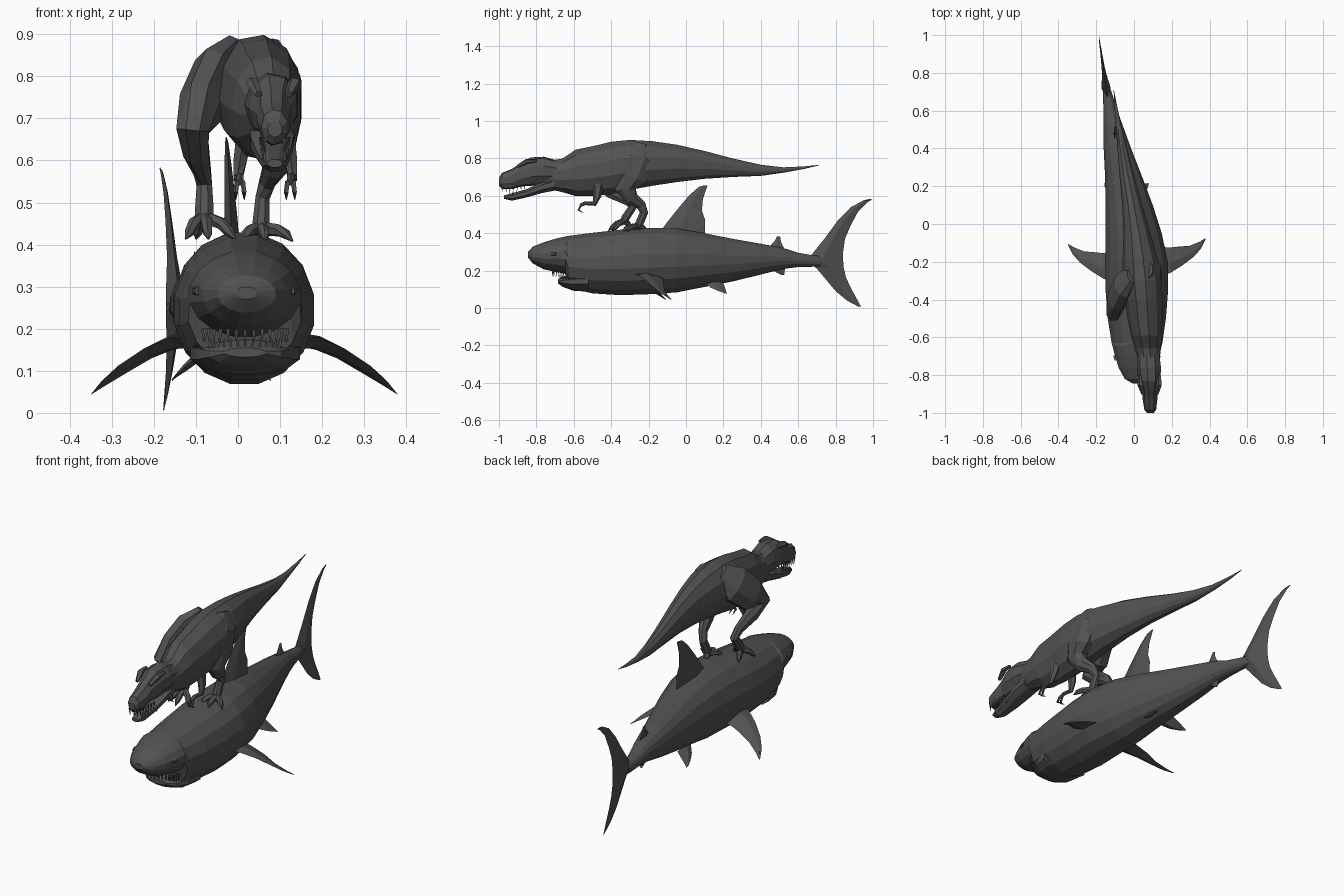
import bpy, bmesh, math
from mathutils import Vector

grey = bpy.data.materials.new("dark grey")
grey.diffuse_color = (0.085, 0.085, 0.085, 1)


def skin(name, rings):
    """Bridge a list of vertex rings and cap both ends, flat shaded."""
    bm = bmesh.new()
    loops = [[bm.verts.new(p) for p in r] for r in rings]
    n = len(loops[0])
    for a, b in zip(loops, loops[1:]):
        for i in range(n):
            j = (i + 1) % n
            bm.faces.new((a[i], a[j], b[j], b[i]))
    bm.faces.new(loops[0])
    bm.faces.new(loops[-1])
    bmesh.ops.triangulate(bm, faces=bm.faces[:])
    bmesh.ops.recalc_face_normals(bm, faces=bm.faces[:])
    me = bpy.data.meshes.new(name)
    bm.to_mesh(me)
    bm.free()
    me.materials.append(grey)
    ob = bpy.data.objects.new(name, me)
    bpy.context.collection.objects.link(ob)
    return ob


def angles(n):
    return [2 * math.pi * (i + 0.5) / n for i in range(n)]


def body(name, sections, n):
    """Sections along y: (y, centre x, half width, bottom z, top z)."""
    skin(name, [[(cx + rx * math.cos(a), y, (b + t) / 2 + (t - b) / 2 * math.sin(a))
                 for a in angles(n)] for y, cx, rx, b, t in sections])


def limb(name, pts, n=7):
    """Tube through points (x, y, z, half width across, half depth)."""
    c = [Vector(p[:3]) for p in pts]
    rings = []
    for i, p in enumerate(pts):
        d = (c[min(i + 1, len(c) - 1)] - c[max(i - 1, 0)]).normalized()
        u = Vector((1, 0, 0))
        u = (u - d * u.dot(d)).normalized()
        v = d.cross(u)
        rings.append([c[i] + u * p[3] * math.cos(a) + v * p[4] * math.sin(a) for a in angles(n)])
    skin(name, rings)


def fin(name, ribs, normal):
    """Ribs: (leading point, trailing point, half thickness)."""
    nv = Vector(normal).normalized()
    rings = []
    for le, tr, t in ribs:
        le, tr = Vector(le), Vector(tr)
        m = le.lerp(tr, 0.4)
        rings.append([le, m + nv * t, tr, m - nv * t])
    skin(name, rings)


# shark body, bending towards -x at the tail
body("shark_body", [
    (-.845, .02, .025, .27, .30), (-.82, .02, .07, .238, .328), (-.76, .018, .102, .205, .353),
    (-.69, .017, .122, .19, .374), (-.645, .016, .133, .18, .384), (-.63, .016, .137, .105, .388),
    (-.5, .015, .157, .075, .405), (-.35, .015, .169, .065, .422), (-.2, .013, .169, .07, .432),
    (-.05, -.002, .152, .08, .428), (.1, -.025, .127, .11, .402), (.25, -.055, .1, .14, .372),
    (.4, -.088, .074, .177, .345), (.52, -.11, .052, .208, .322), (.6, -.125, .038, .218, .296),
    (.68, -.138, .026, .22, .282), (.76, -.15, .012, .225, .278)], 16)
# shark lower jaw
body("shark_lower_jaw", [(-.685, .017, .05, .132, .155), (-.66, .017, .088, .112, .168),
                         (-.6, .017, .12, .09, .19), (-.52, .017, .135, .085, .2)], 12)
# shark teeth, upper and lower arcs
for i in range(15):
    a = math.pi * (i + .5) / 15
    x, y = .017 + .1 * math.cos(a), -.65 - .065 * math.sin(a)
    limb("shark_upper_tooth", [(x, y, .2, .007, .004), (x, y + .003, .168, .001, .001)], 4)
    x, y = .017 + .085 * math.cos(a), -.635 - .04 * math.sin(a)
    limb("shark_lower_tooth", [(x, y, .145, .006, .004), (x, y, .178, .001, .001)], 4)
# shark eyes
for s in (-1, 1):
    limb("shark_eye", [(.016 + s * .108, -.72, .29, .012, .012), (.016 + s * .114, -.695, .291, .014, .012)], 6)


# upright fins: ribs of (lead y, lead z, trail y, trail z, x, thickness)
def upright(name, ribs):
    fin(name, [((x, a, b), (x, c, d), t) for a, b, c, d, x, t in ribs], (1, .2, 0))


upright("dorsal_fin", [(-.15, .39, .1, .385, -.015, .02), (-.1, .46, .103, .47, -.017, .016),
                       (-.04, .535, .085, .52, -.02, .012), (.02, .605, .09, .58, -.024, .008),
                       (.07, .648, .108, .635, -.027, .004), (.1, .656, .116, .655, -.028, .001)])
upright("rear_dorsal_fin", [(.44, .32, .53, .31, -.1, .008), (.475, .36, .507, .355, -.102, .005),
                            (.488, .384, .505, .38, -.103, .001)])
upright("anal_fin", [(.44, .22, .53, .225, -.1, .008), (.475, .195, .528, .2, -.103, .005),
                     (.512, .175, .525, .176, -.106, .001)])


# tail fin ribs, following the bend
def tail(name, ribs):
    fin(name, [((-.145 - .14 * (a - .7), a, b), (-.145 - .14 * (c - .7), c, d), t) for a, b, c, d, t in ribs],
        (1, .14, 0))


tail("tail_fin_upper", [(.64, .245, .84, .245, .024), (.68, .295, .84, .3, .02), (.74, .37, .85, .37, .012),
                        (.81, .465, .88, .44, .008), (.88, .538, .92, .515, .005), (.95, .576, .97, .565, .003),
                        (.985, .583, .995, .58, .001)])
tail("tail_fin_lower", [(.64, .26, .84, .26, .024), (.7, .21, .842, .22, .018), (.75, .15, .855, .165, .012),
                        (.8, .09, .88, .11, .008), (.86, .04, .91, .055, .004), (.92, .008, .935, .006, .001)])

# pectoral and pelvic fins, both sides
for s, dy in ((1, 0), (-1, -.03)):
    fin("pectoral_fin", [((.015 + s * x, a + dy, z), (.015 + s * x2, c + dy, z2), t) for x, a, z, x2, c, z2, t in (
        (.12, -.28, .18, .12, -.12, .16, .02), (.175, -.26, .18, .17, -.125, .15, .016),
        (.24, -.22, .152, .22, -.12, .13, .01), (.3, -.175, .112, .28, -.115, .095, .007),
        (.34, -.13, .075, .33, -.095, .065, .004), (.362, -.085, .047, .364, -.075, .044, .001))], (s * .45, 0, 1))
    fin("pelvic_fin", [((-.04 + s * x, a, z), (-.04 + s * x, c, z - .005), t) for x, a, z, c, t in (
        (.05, .09, .14, .2, .012), (.085, .13, .11, .21, .008), (.105, .17, .092, .215, .004),
        (.117, .205, .08, .218, .001))], (s * .6, 0, 1))

# dinosaur torso, neck and tail
body("dinosaur_body", [
    (-.8, .082, .045, .665, .795), (-.72, .08, .058, .632, .79), (-.66, .075, .07, .618, .8),
    (-.59, .068, .084, .597, .848), (-.5, .06, .094, .598, .866), (-.4, .053, .102, .607, .89),
    (-.3, .046, .106, .63, .9), (-.18, .034, .094, .652, .893), (-.05, .017, .073, .672, .874),
    (.1, -.008, .054, .69, .84), (.25, -.036, .04, .7, .8), (.4, -.062, .026, .706, .766),
    (.52, -.082, .015, .723, .752), (.63, -.097, .007, .743, .757), (.71, -.107, .001, .762, .765)], 11)
# dinosaur head and jaws
body("dinosaur_head", [
    (-1, .088, .018, .655, .695), (-.985, .087, .032, .637, .722), (-.93, .086, .04, .634, .745),
    (-.885, .085, .042, .648, .774), (-.83, .083, .06, .652, .806), (-.76, .081, .066, .655, .81),
    (-.69, .078, .06, .66, .79)], 9)
body("dinosaur_lower_jaw", [(-.972, .087, .02, .583, .603), (-.93, .086, .032, .572, .615),
                            (-.85, .084, .044, .59, .638), (-.77, .081, .056, .612, .68),
                            (-.7, .079, .055, .625, .7)], 8)
for s in (-1, 1):
    limb("dinosaur_brow", [(.085 + s * .036, -.9, .757, .01, .008), (.084 + s * .05, -.85, .785, .016, .014),
                           (.083 + s * .052, -.8, .787, .008, .008)], 5)
    for i in range(7):
        y, x = -.985 + i * .02, .087 + s * (.022 + .002 * i)
        limb("dinosaur_upper_tooth", [(x, y, .655, .005, .006), (x, y + .004, .618 + .003 * i, .001, .001)], 4)
        if i:
            limb("dinosaur_lower_tooth", [(x, y + .02, .6, .004, .005), (x, y + .02, .63, .001, .001)], 4)

# dinosaur arms with two claws each
for s in (-1, 1):
    cx = .065 + s * .06
    limb("dinosaur_arm", [(cx - s * .01, -.47, .66, .022, .032), (cx, -.475, .6, .018, .022),
                          (cx + s * .005, -.49, .558, .012, .014), (cx, -.54, .56, .009, .01),
                          (cx, -.565, .548, .01, .009)], 6)
    for k in (-1, 1):
        limb("dinosaur_finger", [(cx + k * .007, -.56, .55, .006, .007), (cx + k * .01, -.575, .525, .006, .006),
                                 (cx + k * .01, -.548, .507, .001, .001)], 5)

# dinosaur legs: near leg set back, far leg stepping forward
limb("dinosaur_left_leg", [
    (.07, -.24, .875, .03, .05), (.09, -.26, .8, .058, .098), (.098, -.295, .7, .055, .09),
    (.098, -.325, .635, .042, .06), (.088, -.29, .585, .03, .04), (.07, -.24, .55, .02, .028),
    (.058, -.225, .51, .018, .024), (.055, -.25, .45, .022, .024), (.055, -.265, .425, .024, .02)], 8)
limb("dinosaur_right_leg", [
    (-.01, -.27, .865, .03, .05), (-.055, -.32, .8, .055, .095), (-.09, -.4, .725, .054, .085),
    (-.108, -.46, .672, .042, .056), (-.1, -.4, .625, .033, .042), (-.085, -.315, .575, .022, .028),
    (-.08, -.285, .54, .02, .025), (-.08, -.325, .48, .024, .024), (-.08, -.34, .45, .024, .018)], 8)
# toes: three forward and one back on each foot
for name, bx, by, bz, drop in (("left", .055, -.255, .438, .0), ("right", -.08, -.33, .465, .022)):
    for tx, ty in ((-.045, -.065), (.01, -.085), (.075, -.06), (-.02, .04)):
        limb("dinosaur_" + name + "_toe", [
            (bx, by, bz, .017, .017), (bx + tx * .55, by + ty * .5, bz - .004 - drop * .5, .015, .015),
            (bx + tx * .8, by + ty * .8, bz - .014 - drop, .012, .012),
            (bx + tx, by + ty, bz - .03 - drop, .002, .002)], 6)
